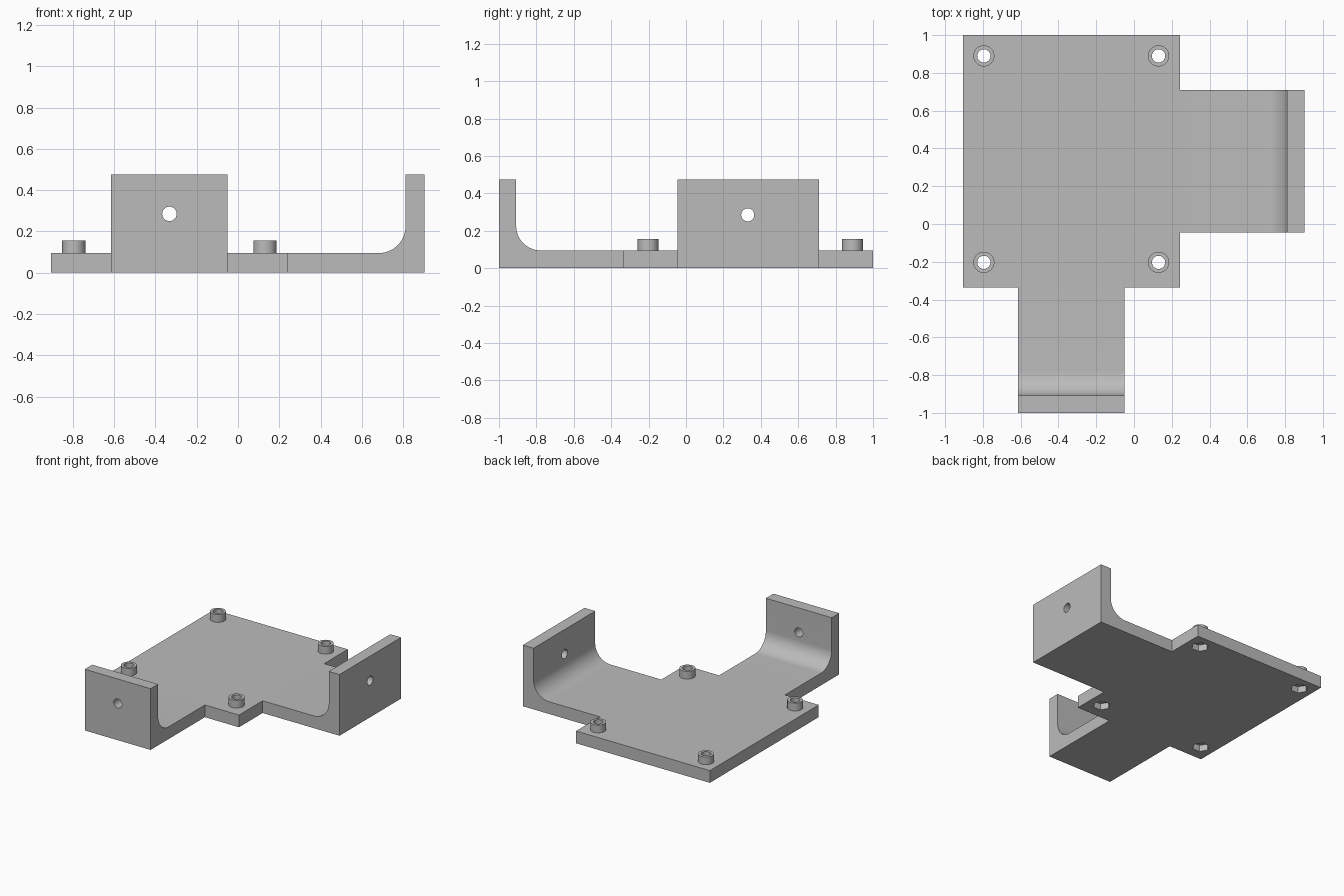
import bpy, bmesh, math
from mathutils import Matrix, Vector

if "Cube" in bpy.data.objects:
    bpy.data.objects.remove(bpy.data.objects["Cube"])

grey = bpy.data.materials.new("plain grey")
grey.use_nodes = True
colour = (0.5, 0.5, 0.5, 1)
grey.diffuse_color = colour
grey.node_tree.nodes["Principled BSDF"].inputs["Base Color"].default_value = colour

BASE, HEIGHT, WALL, FILLET = 0.095, 0.475, 0.092, 0.13
HOLE, HOLE_Z = 0.035, 0.285


def add_prism(name, points, direction):
    """Extrude a flat outline along a direction into a closed solid."""
    bm = bmesh.new()
    face = bm.faces.new([bm.verts.new(p) for p in points])
    out = bmesh.ops.extrude_face_region(bm, geom=[face])
    moved = [v for v in out["geom"] if isinstance(v, bmesh.types.BMVert)]
    bmesh.ops.translate(bm, verts=moved, vec=direction)
    bmesh.ops.recalc_face_normals(bm, faces=bm.faces)
    mesh = bpy.data.meshes.new(name)
    bm.to_mesh(mesh)
    bm.free()
    mesh.materials.append(grey)
    obj = bpy.data.objects.new(name, mesh)
    bpy.context.collection.objects.link(obj)
    return obj


def add_rod(name, start, axis, radius, sides=32, turn=0):
    """Prism with a regular polygon section running from start along axis."""
    rot = Vector(axis).to_track_quat("Z", "Y").to_matrix()
    ring = []
    for i in range(sides):
        a = turn + math.tau * i / sides
        ring.append(Vector(start) + rot @ Vector((math.cos(a), math.sin(a), 0)) * radius)
    return add_prism(name, ring, axis)


def l_profile(inner, outer):
    """Filleted L section as (distance, height) pairs, wall at the outer end."""
    face = outer - WALL
    pts = [(inner, 0), (outer, 0), (outer, HEIGHT), (face, HEIGHT)]
    for i in range(17):
        a = math.pi / 2 * i / 16
        pts.append((face - FILLET + FILLET * math.cos(a),
                    BASE + FILLET - FILLET * math.sin(a)))
    return pts + [(inner, BASE)]


def combine(target, other, operation):
    mod = target.modifiers.new(other.name, "BOOLEAN")
    mod.operation, mod.solver, mod.object = operation, "EXACT", other
    bpy.context.view_layer.objects.active = target
    bpy.ops.object.modifier_apply(modifier=mod.name)
    bpy.data.objects.remove(other)


# Base plate
x0, x1, y0, y1 = -0.905, 0.243, -0.335, 1.0
bracket = add_prism("mounting_bracket",
                    [(x0, y0, 0), (x1, y0, 0), (x1, y1, 0), (x0, y1, 0)], (0, 0, BASE))

# Upturned arms on the left and front edges
side_arm = add_prism("side_arm", [(d, -0.045, z) for d, z in l_profile(x1 - 0.1, 0.903)],
                     (0, 0.755, 0))
front_arm = add_prism("front_arm", [(-0.615, -d, z) for d, z in l_profile(-y0 - 0.1, 1.0)],
                      (0.565, 0, 0))
for arm in (side_arm, front_arm):
    combine(bracket, arm, "UNION")

# Corner standoffs, bored through, with a hexagonal nut pocket underneath
corners = [(x, y) for x in (-0.795, 0.13) for y in (-0.203, 0.89)]
for x, y in corners:
    combine(bracket, add_rod("standoff", (x, y, BASE / 2), (0, 0, 0.155 - BASE / 2), 0.056), "UNION")
for x, y in corners:
    combine(bracket, add_rod("bore", (x, y, -0.1), (0, 0, 0.4), HOLE), "DIFFERENCE")
    combine(bracket, add_rod("nut_pocket", (x, y, -0.1), (0, 0, 0.15), 0.062, 6), "DIFFERENCE")

# Holes through the two upright walls
combine(bracket, add_rod("side_hole", (0.75, 0.33, HOLE_Z), (0.3, 0, 0), HOLE), "DIFFERENCE")
combine(bracket, add_rod("front_hole", (-0.332, -0.85, HOLE_Z), (0, -0.3, 0), HOLE), "DIFFERENCE")

# Smooth the fillets and bores, keep the corners crisp
bpy.ops.object.select_all(action="DESELECT")
bracket.select_set(True)
bpy.context.view_layer.objects.active = bracket
bpy.ops.object.shade_smooth_by_angle(angle=math.radians(30))
